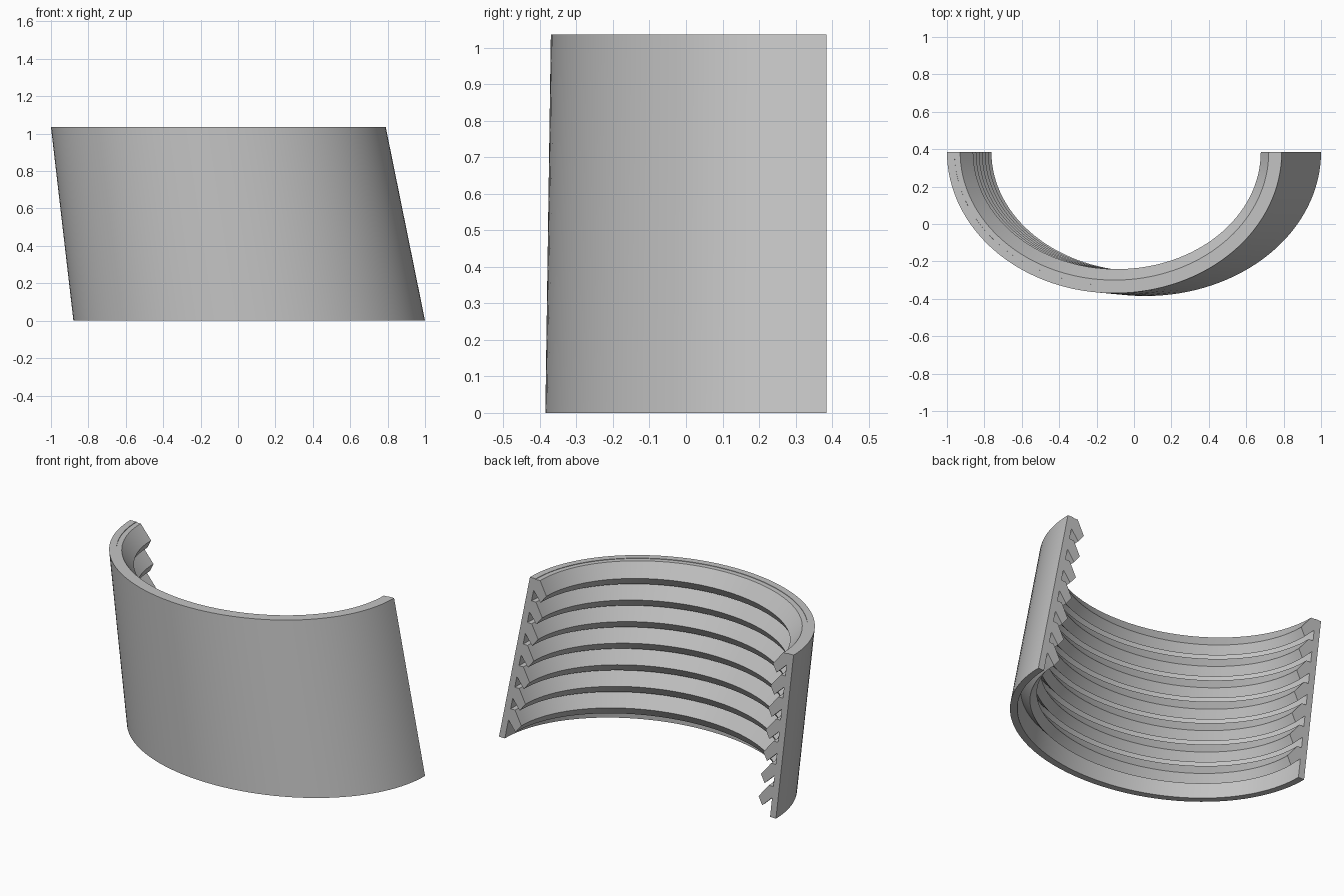
import bpy, bmesh, math

if "Cube" in bpy.data.objects:
    bpy.data.objects.remove(bpy.data.objects["Cube"])

H = 1.035        # overall height
BACK_Y = 0.385   # flat cut plane at the back
SEG = 64         # steps around the half ellipse
SLATS = 7
SPACING = 0.14

grey = bpy.data.materials.new("plain grey")
grey.diffuse_color = (0.55, 0.55, 0.55, 1)
grey.use_nodes = True
grey.node_tree.nodes["Principled BSDF"].inputs["Base Color"].default_value = grey.diffuse_color


def shell_point(t, inset, z):
    """Point on the leaning half-elliptical shell, moved inward by inset."""
    f = z / H
    cx = 0.06 - 0.165 * f
    rx = 0.94 - 0.045 * f - inset
    ry = 0.77 - 0.015 * f - inset
    a = math.pi * (1 + t)
    return (cx + rx * math.cos(a), BACK_Y + ry * math.sin(a), z)


def sweep(name, profile):
    """Sweep a closed (inset, z) profile around the half ellipse and cap it."""
    bm = bmesh.new()
    rings = [[bm.verts.new(shell_point(i / SEG, d, z)) for d, z in profile]
             for i in range(SEG + 1)]
    n = len(profile)
    for a, b in zip(rings, rings[1:]):
        for j in range(n):
            k = (j + 1) % n
            bm.faces.new((a[j], a[k], b[k], b[j]))
    bm.faces.new(rings[0][::-1])
    bm.faces.new(rings[-1])
    bmesh.ops.recalc_face_normals(bm, faces=bm.faces)
    me = bpy.data.meshes.new(name)
    bm.to_mesh(me)
    bm.free()
    me.materials.append(grey)
    ob = bpy.data.objects.new(name, me)
    bpy.context.collection.objects.link(ob)
    bpy.ops.object.select_all(action='DESELECT')
    ob.select_set(True)
    bpy.context.view_layer.objects.active = ob
    bpy.ops.object.shade_smooth_by_angle(angle=math.radians(30))
    return ob


# Thin leaning outer wall
sweep("curved_wall", [(0, 0), (0, H), (0.04, H), (0.04, 0)])

# Downward-sloping slats on the inner side
SLAT = [(0.03, 0), (0.07, 0), (0.13, -0.085), (0.10, -0.135), (0.03, -0.06)]
for i in range(SLATS):
    top = H - 0.003 - i * SPACING
    sweep(f"inner_slat_{i + 1}", [(d, top + z) for d, z in SLAT])
